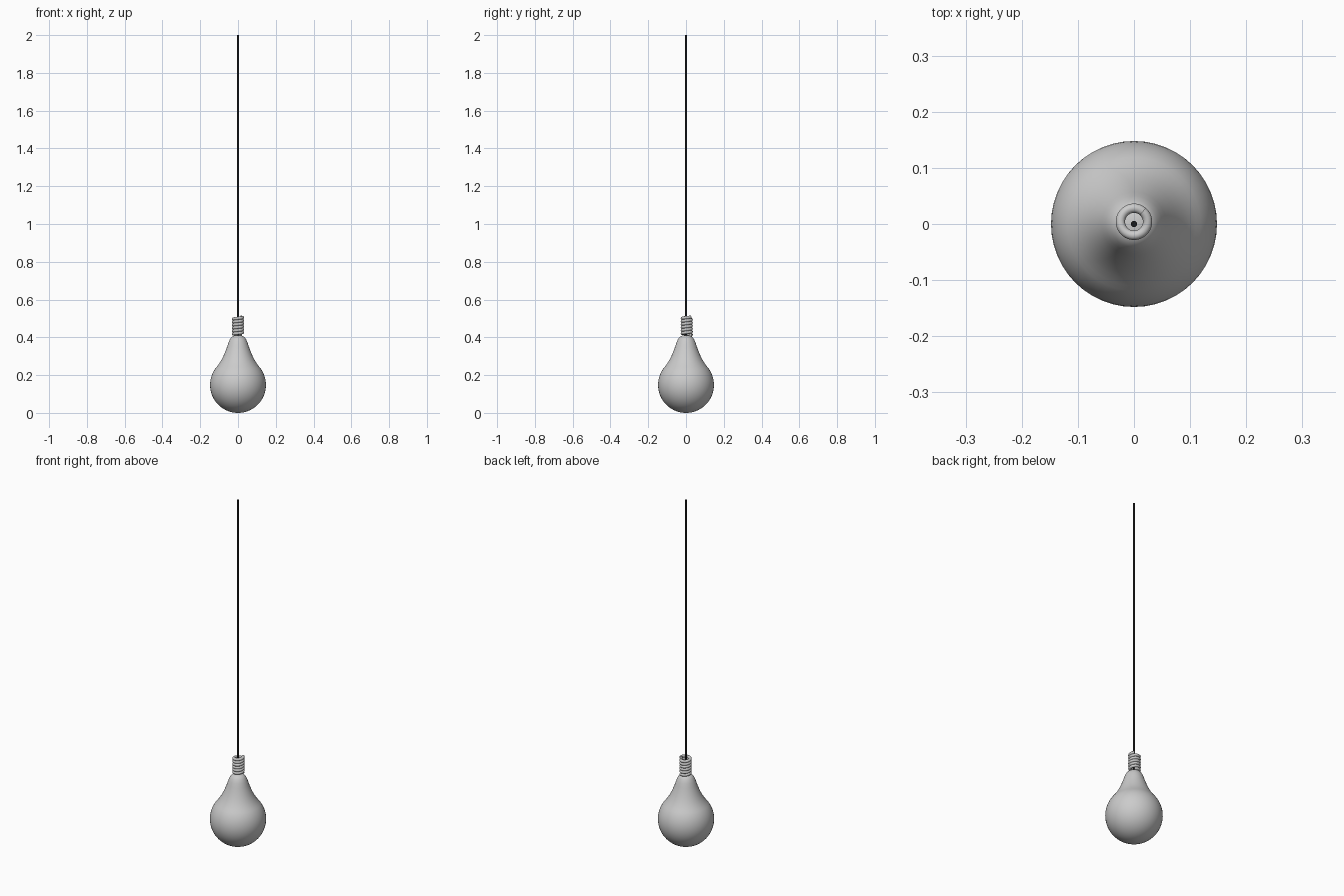
import bpy, bmesh, math
from mathutils import Vector

if "Cube" in bpy.data.objects:
    bpy.data.objects.remove(bpy.data.objects["Cube"])


def finish(bm, name):
    bmesh.ops.recalc_face_normals(bm, faces=bm.faces[:])
    mesh = bpy.data.meshes.new(name)
    bm.to_mesh(mesh)
    bm.free()
    obj = bpy.data.objects.new(name, mesh)
    bpy.context.collection.objects.link(obj)
    bpy.ops.object.select_all(action='DESELECT')
    obj.select_set(True)
    bpy.context.view_layer.objects.active = obj
    bpy.ops.object.shade_smooth_by_angle(angle=math.radians(50))
    return obj


def loft(name, rings):
    """Skin a list of closed point rings and cap both ends."""
    bm = bmesh.new()
    loops = [[bm.verts.new(p) for p in ring] for ring in rings]
    n = len(loops[0])
    for a, b in zip(loops, loops[1:]):
        for i in range(n):
            j = (i + 1) % n
            bm.faces.new((a[i], a[j], b[j], b[i]))
    bm.faces.new(loops[0])
    bm.faces.new(loops[-1])
    return finish(bm, name)


def circle(r, z, n):
    return [(r * math.cos(math.tau * i / n), r * math.sin(math.tau * i / n), z) for i in range(n)]


# Glass bulb: round globe flowing into a tapered neck
R = 0.148
profile = []
for k in range(1, 25):
    a = math.radians(-90 + 132 * k / 24)
    profile.append((R * math.cos(a), R + R * math.sin(a)))
profile += [(0.098, 0.264), (0.088, 0.28), (0.076, 0.304), (0.066, 0.328),
            (0.057, 0.352), (0.050, 0.374), (0.042, 0.391), (0.034, 0.402), (0.024, 0.408), (0.008, 0.411)]
profile.insert(0, (0.003, 0.0))
loft("bulb", [circle(r, z, 48) for r, z in profile])

# Coiled screw base: a round tube wound in a helix
turns, steps, tube, coil = 6, 32, 0.0083, 0.0242
z0, z1, start = 0.412, 0.507, math.radians(50)
rings = []
for s in range(turns * steps + 1):
    t = s / (turns * steps)
    a = start + math.tau * turns * t
    out = Vector((math.cos(a), math.sin(a), 0))
    centre = out * coil + Vector((0, 0.004, z0 + (z1 - z0) * t))
    rings.append([centre + out * tube * math.cos(b) + Vector((0, 0, tube * math.sin(b)))
                  for b in (math.tau * i / 12 for i in range(12))])
loft("screw_base", rings)

# Hanging cord
cord = loft("cord", [circle(0.0055, 0.40, 16), circle(0.0055, 2.0, 16)])
black = bpy.data.materials.new("cord_black")
black.diffuse_color = (0.01, 0.01, 0.01, 1)
black.use_nodes = True
black.node_tree.nodes["Principled BSDF"].inputs["Base Color"].default_value = black.diffuse_color
cord.data.materials.append(black)
